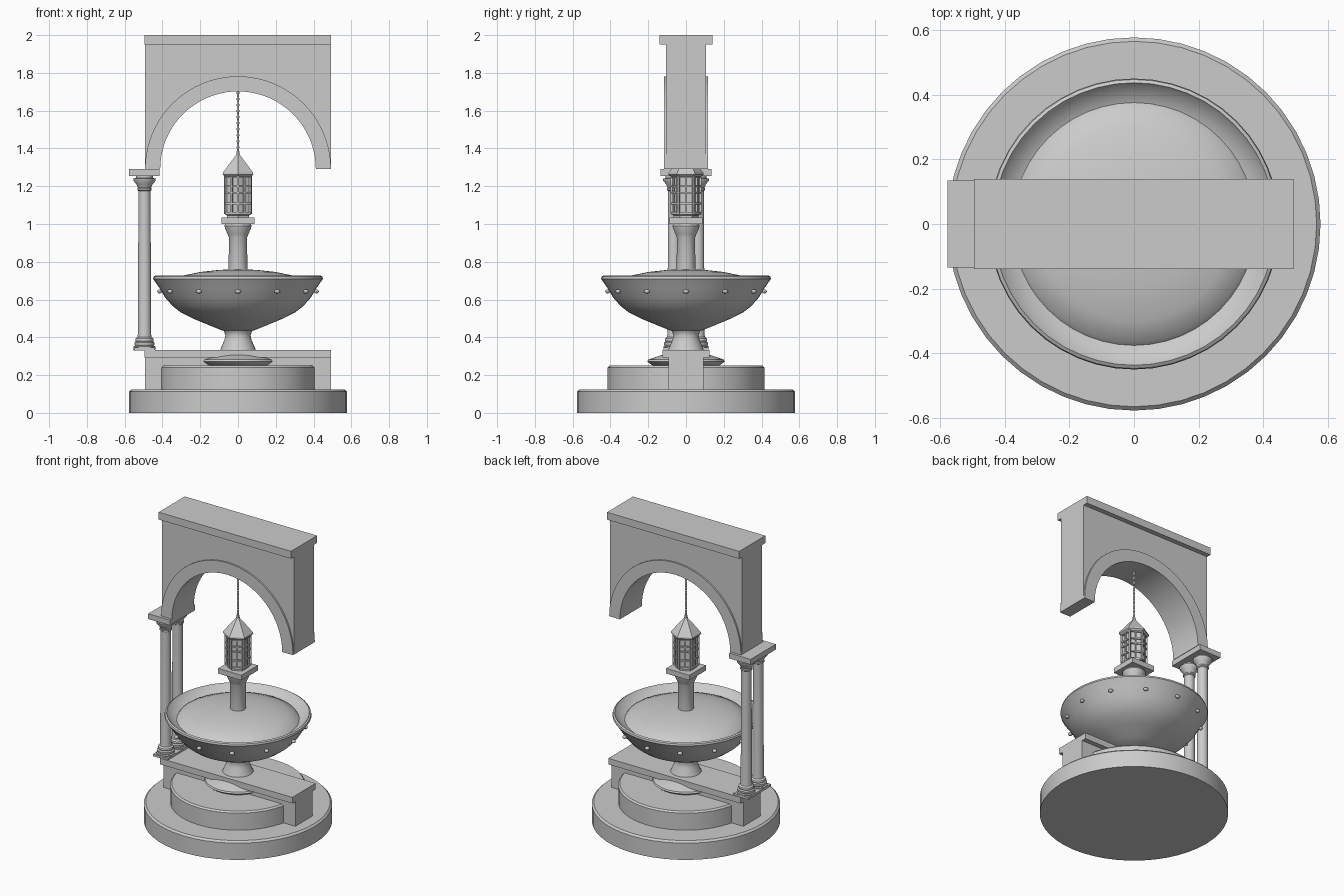
import bpy, bmesh
from math import sin, cos, pi
from mathutils import Matrix, Vector

cube = bpy.data.objects.get("Cube")
if cube:
    bpy.data.objects.remove(cube, do_unlink=True)

stone = bpy.data.materials.new("grey_stone")
stone.use_nodes = True
GREY = (0.6, 0.6, 0.6, 1)
stone.diffuse_color = GREY
stone.node_tree.nodes["Principled BSDF"].inputs["Base Color"].default_value = GREY


def finish(name, bm, smooth=False):
    """Turn a bmesh into a named stone object."""
    bmesh.ops.recalc_face_normals(bm, faces=bm.faces)
    mesh = bpy.data.meshes.new(name)
    bm.to_mesh(mesh)
    bm.free()
    mesh.materials.append(stone)
    obj = bpy.data.objects.new(name, mesh)
    bpy.context.collection.objects.link(obj)
    if smooth:
        bpy.ops.object.select_all(action='DESELECT')
        obj.select_set(True)
        bpy.context.view_layer.objects.active = obj
        bpy.ops.object.shade_smooth_by_angle(angle=0.6)
    return obj


def lathe(name, profile, sides=48, x=0, y=0, turn=0, smooth=True):
    """Spin (radius, height) points about the vertical axis; close both ends."""
    bm = bmesh.new()
    rings = []
    for r, z in profile:
        if r == 0:
            rings.append([bm.verts.new((x, y, z))] * sides)
        else:
            rings.append([bm.verts.new((x + r * cos(turn + 2 * pi * i / sides),
                                        y + r * sin(turn + 2 * pi * i / sides), z))
                          for i in range(sides)])
    for a, b in zip(rings, rings[1:]):
        for i in range(sides):
            j = (i + 1) % sides
            corners = list(dict.fromkeys((a[i], a[j], b[j], b[i])))
            bm.faces.new(corners)
    for end, point in ((rings[0], profile[0]), (rings[-1], profile[-1])):
        if point[0] > 0:
            bm.faces.new(end)
    return finish(name, bm, smooth)


def add_box(bm, size, matrix):
    bmesh.ops.create_cube(bm, size=1, matrix=matrix @ Matrix.Diagonal((*size, 1)))


def box(name, x0, x1, half_y, z0, z1):
    bm = bmesh.new()
    add_box(bm, (x1 - x0, 2 * half_y, z1 - z0),
            Matrix.Translation(((x0 + x1) / 2, 0, (z0 + z1) / 2)))
    return finish(name, bm)


def add_ball(bm, size, matrix):
    bmesh.ops.create_uvsphere(bm, u_segments=12, v_segments=8, radius=1,
                              matrix=matrix @ Matrix.Diagonal((*size, 1)))


def slab_from_outline(name, outline, half_y):
    """Extrude an x-z outline symmetrically through y."""
    bm = bmesh.new()
    face = bm.faces.new([bm.verts.new((x, -half_y, z)) for x, z in outline])
    new = bmesh.ops.extrude_face_region(bm, geom=[face])["geom"]
    bmesh.ops.translate(bm, vec=(0, 2 * half_y, 0),
                        verts=[v for v in new if isinstance(v, bmesh.types.BMVert)])
    return finish(name, bm, True)


def arc(radius, z, steps=40):
    return [(radius * cos(pi * i / steps), z + radius * sin(pi * i / steps))
            for i in range(steps + 1)]


# Round steps and the long plinth crossing them
lathe("lower_step", [(.577, 0), (.577, .113), (.565, .125), (0, .125)])
lathe("upper_step", [(.415, .12), (.415, .24), (.405, .25), (0, .25)])
box("plinth_block", -.493, .493, .093, .12, .295)
box("plinth_slab", -.495, .493, .125, .292, .333)

# Fountain foot, bowl and water
lathe("fountain_foot", [(.17, .248), (.19, .26), (.205, .272), (.2, .282), (.14, .303),
                        (.1, .315), (.09, .345), (.072, .385), (.067, .41),
                        (.072, .428), (.085, .445)])
lathe("bowl", [(.08, .435), (.15, .463), (.24, .5), (.3, .53), (.345, .565), (.385, .61),
               (.415, .66), (.45, .71), (.447, .722), (.437, .728), (.43, .718),
               (.4, .695), (.36, .675), (0, .66)])
lathe("water", [(.385, .67), (.365, .697), (.3, .725), (.2, .746), (.1, .757), (0, .761)])

# Ring of studs around the bowl
bm = bmesh.new()
for i in range(12):
    add_ball(bm, (.013, .016, .011),
             Matrix.Rotation(2 * pi * i / 12, 4, 'Z') @ Matrix.Translation((.415, 0, .643)))
finish("bowl_studs", bm, True)

# Pedestal carrying the lantern
lathe("pedestal", [(.05, .74), (.048, .93), (.055, .945), (.068, .975), (.072, .99),
                   (.066, 1.003)], 32)
box("pedestal_slab", -.087, .087, .088, 1.0, 1.035)

# Six-sided lantern: core, frame and roof
HEX = pi / 6
lathe("lantern_base", [(.066, 1.03), (.066, 1.045), (.08, 1.05), (.08, 1.06)], 6, turn=HEX, smooth=False)
lathe("lantern_glass", [(.07, 1.05), (.07, 1.265)], 6, turn=HEX, smooth=False)
bm = bmesh.new()
for i in range(6):
    turn = Matrix.Rotation(i * pi / 3, 4, 'Z')
    for z in (1.058, 1.108, 1.165, 1.2, 1.25):
        add_box(bm, (.01, .08, .009), turn @ Matrix.Translation((.066, 0, z)))
    add_box(bm, (.01, .007, .2), turn @ Matrix.Translation((.066, 0, 1.154)))
    add_box(bm, (.011, .011, .2),
            turn @ Matrix.Rotation(HEX, 4, 'Z') @ Matrix.Translation((.077, 0, 1.154)))
finish("lantern_frame", bm)
lathe("lantern_roof", [(.082, 1.252), (.094, 1.262), (.092, 1.272), (.06, 1.31), (.03, 1.345),
                       (.012, 1.365), (.006, 1.395)], 6, turn=HEX, smooth=False)

# Hanging chain
bm = bmesh.new()
LINKS = 10
for i in range(LINKS):
    z = 1.39 + (i + .5) * .32 / LINKS
    add_ball(bm, (.007, .007, .018), Matrix.Translation((0, 0, z)))
finish("chain", bm, True)

# Pair of columns under the left end of the arch
for side, y in (("front", -.063), ("back", .063)):
    lathe(side + "_column",
          [(.057, .33), (.057, .352), (.05, .356), (.054, .363), (.054, .372), (.046, .378),
           (.049, .386), (.047, .394), (.037, .402), (.035, .42), (.032, 1.175), (.038, 1.18),
           (.038, 1.188), (.035, 1.192), (.042, 1.21), (.058, 1.228), (.06, 1.24),
           (.045, 1.243), (.045, 1.258)], 32, x=-.495, y=y)
box("column_base_plate", -.55, -.44, .12, .33, .345)
box("column_cap_slab", -.577, -.415, .135, 1.255, 1.291)

# Arch wall, raised arch ring and coping
SPRING = 1.29
slab_from_outline("arch_wall",
                  [(-.493, SPRING), (-.493, 1.952), (.493, 1.952), (.493, SPRING)]
                  + arc(.43, SPRING), .107)
slab_from_outline("arch_ring", arc(.492, SPRING) + arc(.412, SPRING)[::-1], .117)
box("coping", -.495, .493, .139, 1.95, 2.0)
